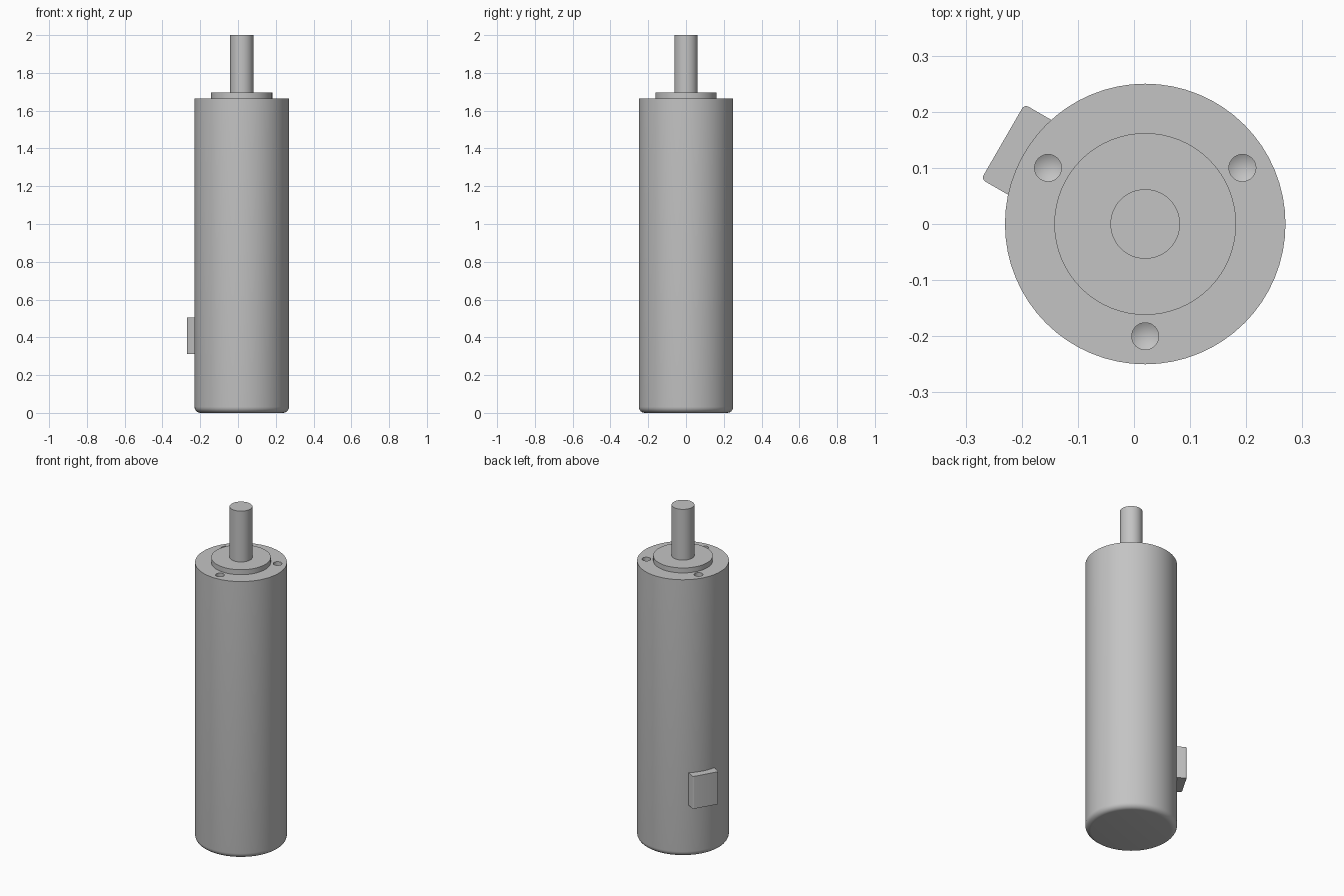
import bpy, bmesh
from math import radians, sin, cos, pi
from mathutils import Matrix, Vector

cube = bpy.data.objects.get("Cube")
if cube:
    bpy.data.objects.remove(cube)

AXIS_X = 0.02      # the shaft axis sits slightly off centre
SEGMENTS = 64

metal = bpy.data.materials.new("satin grey metal")
metal.use_nodes = True
grey = (0.55, 0.55, 0.55, 1)
metal.diffuse_color = grey
metal.node_tree.nodes["Principled BSDF"].inputs["Base Color"].default_value = grey


def finish(name, bm):
    """Turn a bmesh into a named, shaded object."""
    bmesh.ops.recalc_face_normals(bm, faces=bm.faces)
    mesh = bpy.data.meshes.new(name)
    bm.to_mesh(mesh)
    bm.free()
    mesh.materials.append(metal)
    obj = bpy.data.objects.new(name, mesh)
    bpy.context.collection.objects.link(obj)
    return obj


def select(obj):
    bpy.ops.object.select_all(action='DESELECT')
    obj.select_set(True)
    bpy.context.view_layer.objects.active = obj


def smooth(obj):
    select(obj)
    bpy.ops.object.shade_smooth_by_angle(angle=radians(30))


def lathe(name, profile, x=AXIS_X, y=0, segments=SEGMENTS):
    """Revolve (radius, height) points round a vertical axis."""
    bm = bmesh.new()
    verts = [bm.verts.new((r, 0, z)) for r, z in profile]
    edges = [bm.edges.new(pair) for pair in zip(verts, verts[1:])]
    bmesh.ops.spin(bm, geom=verts + edges, cent=(0, 0, 0), axis=(0, 0, 1),
                   angle=2 * pi, steps=segments, use_merge=True)
    bmesh.ops.remove_doubles(bm, verts=bm.verts, dist=1e-5)
    bmesh.ops.translate(bm, verts=bm.verts, vec=(x, y, 0))
    return finish(name, bm)


# Housing with a rounded bottom edge
R, TOP, FILLET = 0.25, 1.665, 0.032
arc = [(R - FILLET + FILLET * sin(a), FILLET - FILLET * cos(a))
       for a in (radians(15 * i) for i in range(7))]
housing = lathe("housing", [(0, 0)] + arc + [(R, TOP), (0, TOP)])

# Three blind mounting holes with drill-point bottoms
for angle in (-90, 30, 150):
    a = radians(angle)
    cutter = lathe("hole_cutter",
                   [(0, TOP - 0.114), (0.024, TOP - 0.1), (0.024, TOP + 0.02), (0, TOP + 0.02)],
                   AXIS_X + 0.2 * cos(a), 0.2 * sin(a), 32)
    cutter.hide_render = True
    select(housing)
    cut = housing.modifiers.new("hole", 'BOOLEAN')
    cut.operation = 'DIFFERENCE'
    cut.solver = 'EXACT'
    cut.object = cutter
    bpy.ops.object.modifier_apply(modifier=cut.name)
    bpy.data.objects.remove(cutter)
smooth(housing)

# Raised centring boss and output shaft
smooth(lathe("centring_boss", [(0, TOP - 0.005), (0.162, TOP - 0.005), (0.162, 1.695), (0, 1.695)]))
smooth(lathe("output_shaft", [(0, 1.69), (0.062, 1.69), (0.062, 2), (0, 2)]))

# Cable terminal block on the back right flank
bm = bmesh.new()
bmesh.ops.create_cube(bm, size=1)
bmesh.ops.scale(bm, verts=bm.verts, vec=(0.083, 0.154, 0.195))
outer = [e for e in bm.edges
         if abs((e.verts[0].co - e.verts[1].co).normalized().z) > 0.9 and e.verts[0].co.x > 0]
bmesh.ops.bevel(bm, geom=outer, offset=0.008, segments=4, affect='EDGES', profile=0.5)
bmesh.ops.transform(bm, verts=bm.verts,
                    matrix=Matrix.Translation(Vector((AXIS_X, 0, 0.408)))
                    @ Matrix.Rotation(radians(150), 4, 'Z')
                    @ Matrix.Translation(Vector((0.2515, 0, 0))))
smooth(finish("terminal_block", bm))
